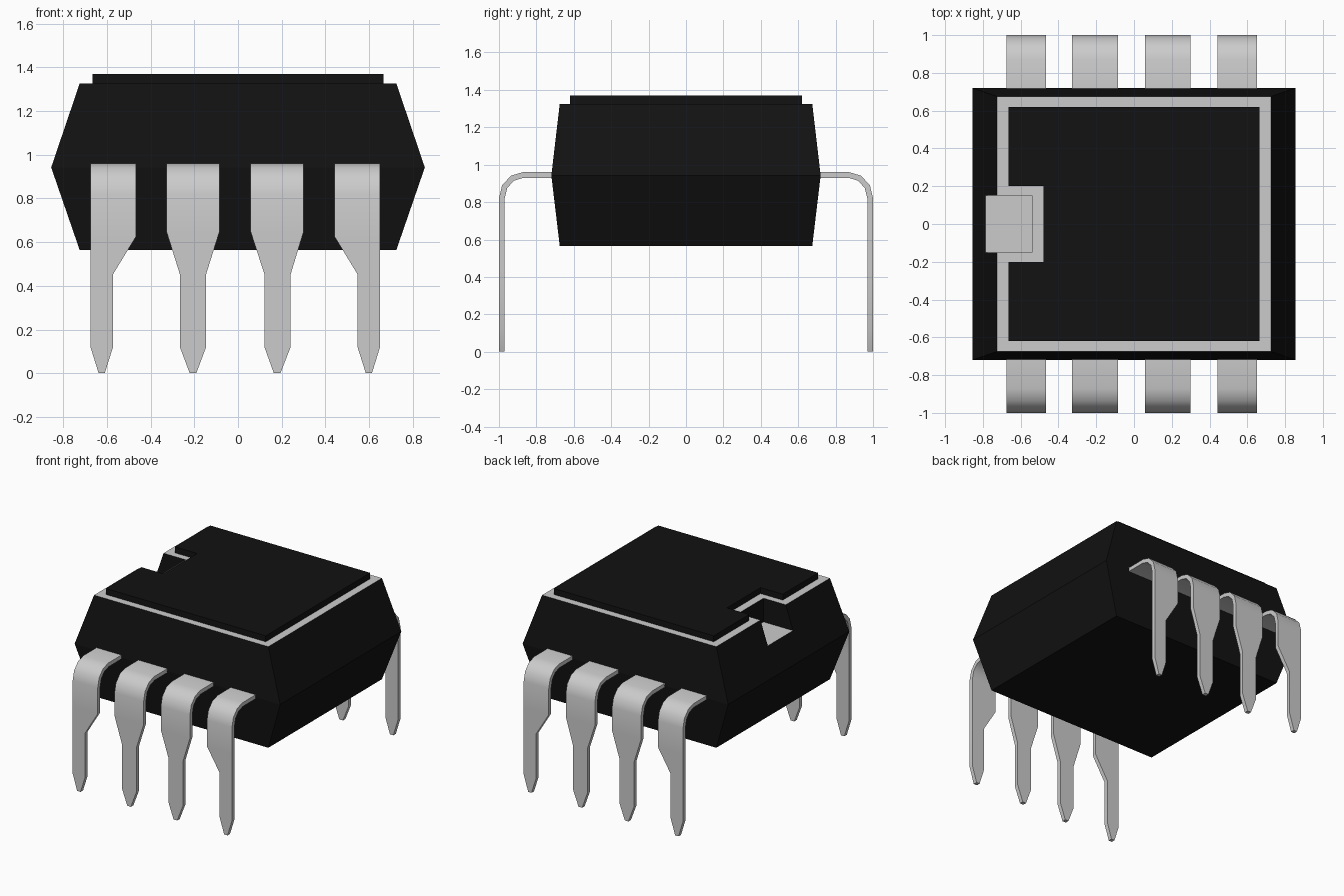
import bpy, bmesh, math

if "Cube" in bpy.data.objects:
    bpy.data.objects.remove(bpy.data.objects["Cube"])


def material(name, value):
    m = bpy.data.materials.new(name)
    m.diffuse_color = (value, value, value, 1)
    m.use_nodes = True
    m.node_tree.nodes["Principled BSDF"].inputs["Base Color"].default_value = m.diffuse_color
    return m


def loft(name, rings):
    """Closed solid through rings that all have the same number of points."""
    bm = bmesh.new()
    rows = [[bm.verts.new(p) for p in ring] for ring in rings]
    n = len(rows[0])
    for a, b in zip(rows, rows[1:]):
        for i in range(n):
            j = (i + 1) % n
            bm.faces.new((a[i], a[j], b[j], b[i]))
    bm.faces.new(rows[0])
    bm.faces.new(rows[-1])
    bmesh.ops.recalc_face_normals(bm, faces=bm.faces)
    me = bpy.data.meshes.new(name)
    bm.to_mesh(me)
    bm.free()
    ob = bpy.data.objects.new(name, me)
    bpy.context.collection.objects.link(ob)
    return ob


def rect(x0, x1, y, z):
    return [(x0, -y, z), (x1, -y, z), (x1, y, z), (x0, y, z)]


def apply(ob, mod):
    bpy.ops.object.select_all(action='DESELECT')
    bpy.context.view_layer.objects.active = ob
    ob.select_set(True)
    bpy.ops.object.modifier_apply(modifier=mod.name)


black = material("black_plastic", 0.006)
light = material("light_grey", 0.65)

# Body: two tapered halves meeting at a waist
body = loft("chip_body", [rect(-.725, .725, .675, .565),
                          rect(-.855, .855, .72, .942),
                          rect(-.725, .725, .675, 1.325)])

# Notch in the left end
cutter = loft("notch_cutter", [rect(-1, -.54, .15, 1.147), rect(-1, -.54, .15, 1.6)])
cut = body.modifiers.new("notch", 'BOOLEAN')
cut.object = cutter
cut.solver = 'EXACT'
apply(body, cut)
bpy.data.objects.remove(cutter)

# Upward flat faces (ledge and notch floor) are light, the rest black
body.data.materials.clear()
body.data.materials.append(black)
body.data.materials.append(light)
for p in body.data.polygons:
    p.material_index = 1 if p.normal.z > .95 else 0

# Raised top plate with its own wider notch
outline = [(-.665, -.62), (.665, -.62), (.665, .62), (-.665, .62),
           (-.665, .2), (-.48, .2), (-.48, -.2), (-.665, -.2)]
plate = loft("top_plate", [[(x, y, z) for x, y in outline] for z in (1.325, 1.37)])
plate.data.materials.append(black)


def pin(name, wide, narrow, tip, shoulder):
    # Centre line: flat out of the body, round bend, straight down to a point
    path = [(-.70, .945, wide), (-.87, .945, wide)]
    for k in range(1, 4):
        a = math.radians(30 * k)
        path.append((-.87 - .115 * math.sin(a), .82 + .125 * math.cos(a), wide))
    path += [(-.985, shoulder, wide), (-.985, .453, narrow),
             (-.985, .12, narrow), (-.985, 0, tip)]
    bm = bmesh.new()
    rows = [[bm.verts.new((x, y, z)) for x in w] for y, z, w in path]
    for a, b in zip(rows, rows[1:]):
        bm.faces.new((a[0], b[0], b[1], a[1]))
    me = bpy.data.meshes.new(name)
    bm.to_mesh(me)
    bm.free()
    ob = bpy.data.objects.new(name, me)
    bpy.context.collection.objects.link(ob)
    # Sheet thickness, then the matching pin at the back
    sol = ob.modifiers.new("thickness", 'SOLIDIFY')
    sol.thickness, sol.offset, sol.use_even_offset = .03, 0, True
    apply(ob, sol)
    mir = ob.modifiers.new("back_pin", 'MIRROR')
    mir.use_axis = (False, True, False)
    apply(ob, mir)
    bpy.ops.object.shade_smooth_by_angle(angle=math.radians(40))


pin("pin_pair_1", (-.675, -.467), (-.675, -.572), (-.638, -.61), .625)
pin("pin_pair_2", (-.327, -.085), (-.266, -.146), (-.221, -.191), .647)
pin("pin_pair_3", (.058, .3), (.121, .241), (.164, .194), .647)
pin("pin_pair_4", (.442, .65), (.547, .65), (.585, .613), .625)
